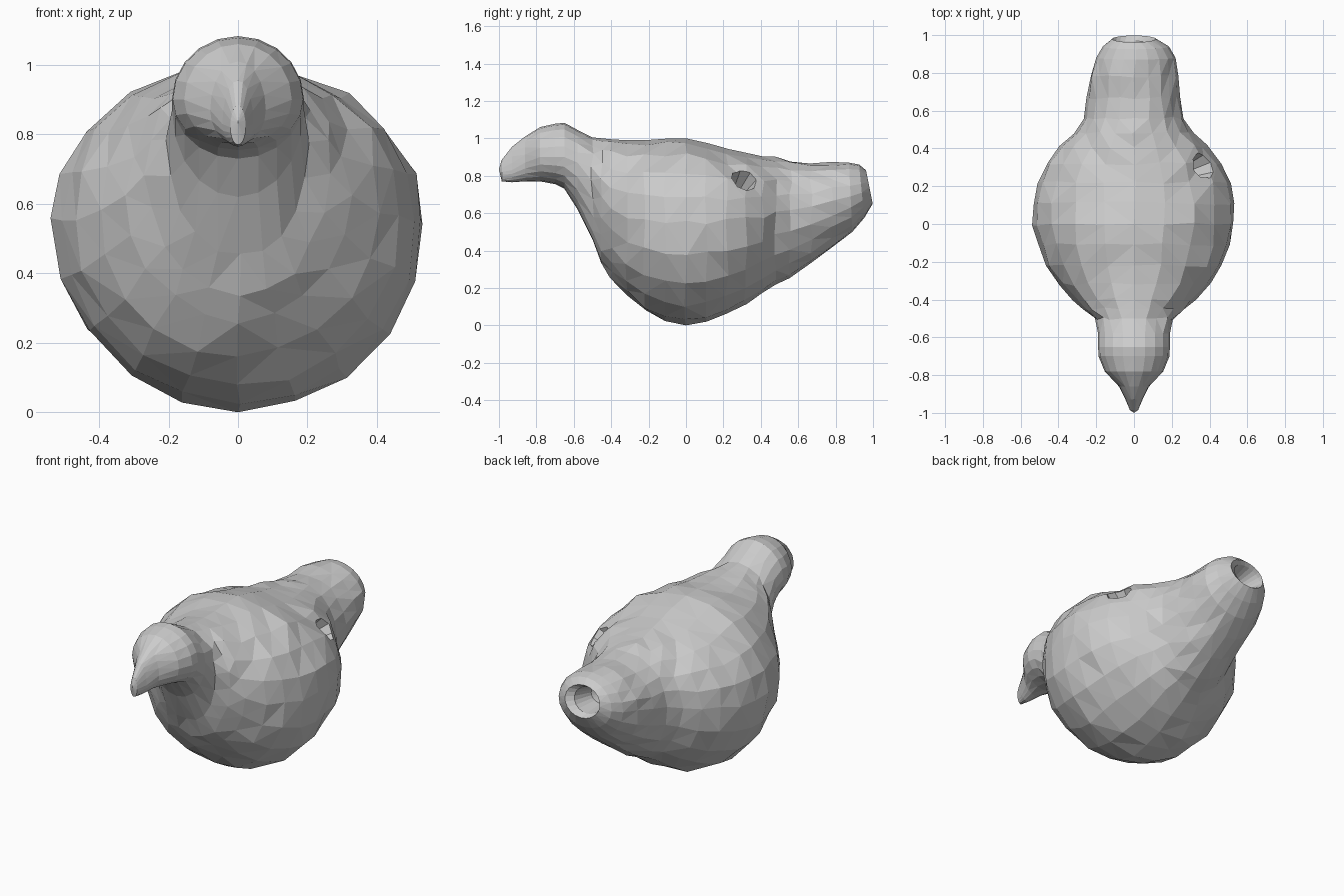
import bpy, bmesh, math, random
from mathutils import Vector

if "Cube" in bpy.data.objects:
    bpy.data.objects.remove(bpy.data.objects["Cube"])

random.seed(4)
SEG = 20

# Sections along y: y, half width, bottom z, widest z, top z
bird = [
    (-0.985, 0.022, 0.77, 0.82, 0.885), (-0.93, 0.045, 0.765, 0.83, 0.955),
    (-0.86, 0.08, 0.77, 0.87, 1.01), (-0.78, 0.155, 0.77, 0.90, 1.06),
    (-0.70, 0.188, 0.755, 0.90, 1.078), (-0.65, 0.19, 0.73, 0.90, 1.083),
    (-0.58, 0.19, 0.62, 0.87, 1.045), (-0.50, 0.21, 0.45, 0.78, 1.005),
    (-0.45, 0.265, 0.34, 0.69, 1.00), (-0.40, 0.32, 0.26, 0.63, 0.995),
    (-0.32, 0.40, 0.16, 0.58, 0.99), (-0.22, 0.47, 0.075, 0.56, 0.99),
    (-0.11, 0.51, 0.025, 0.55, 0.998), (0.0, 0.533, 0.0, 0.55, 1.0),
    (0.11, 0.533, 0.02, 0.55, 0.97), (0.22, 0.51, 0.055, 0.56, 0.938),
    (0.32, 0.465, 0.11, 0.57, 0.92), (0.41, 0.39, 0.17, 0.58, 0.905),
    (0.48, 0.31, 0.22, 0.60, 0.895), (0.56, 0.265, 0.26, 0.62, 0.88),
    (0.67, 0.245, 0.33, 0.64, 0.868), (0.78, 0.235, 0.415, 0.67, 0.87),
]
# Mouthpiece, with a tilted rim and its bore: extra values are rear tilt and x shift
mouth = [
    (0.88, 0.21, 0.50, 0.69, 0.87, 0.05, 0.01), (0.94, 0.175, 0.575, 0.71, 0.86, 0.10, 0.01),
    (0.98, 0.115, 0.65, 0.74, 0.83, 0.20, 0.0), (0.955, 0.09, 0.67, 0.745, 0.815, 0.20, -0.02),
    (0.84, 0.06, 0.68, 0.73, 0.78, 0.0, -0.02),
]


def add_ring(bm, y, w, zb, zc, zt, tilt=0.0, dx=0.0):
    ring = []
    for i in range(SEG):
        a = 2 * math.pi * i / SEG
        s = math.sin(a)
        z = zc + s * (zt - zc if s > 0 else zc - zb)
        ring.append(bm.verts.new((dx + w * math.cos(a), y - tilt * (z - zc), z)))
    return ring


# Body, head, tail and bore as one lofted skin
bm = bmesh.new()
rings = [add_ring(bm, *r) for r in bird] + [add_ring(bm, *r) for r in mouth]
for r0, r1 in zip(rings, rings[1:]):
    for i in range(SEG):
        j = (i + 1) % SEG
        bm.faces.new((r0[i], r0[j], r1[j], r1[i]))
tip = bm.verts.new((0, -1.0, 0.835))
end = bm.verts.new((-0.02, 0.82, 0.73))
for i in range(SEG):
    j = (i + 1) % SEG
    bm.faces.new((tip, rings[0][j], rings[0][i]))
    bm.faces.new((end, rings[-1][i], rings[-1][j]))

# Hand-shaped unevenness, and the shallow dent under the right flank
dent = Vector((0.24, 0.24, 0.10))
for ring in rings[7:22]:
    for v in ring:
        if 0.01 < v.co.z < 0.98:
            v.co += Vector([random.uniform(-0.009, 0.009) for _ in range(3)])
        d = (v.co - dent).length
        if d < 0.18:
            v.co += Vector((-0.4, -0.4, 0.8)) * 0.03 * (1 - d / 0.18)
bmesh.ops.recalc_face_normals(bm, faces=bm.faces)
bmesh.ops.triangulate(bm, faces=bm.faces, quad_method='BEAUTY')
me = bpy.data.meshes.new("bird_whistle")
bm.to_mesh(me)
bm.free()
body = bpy.data.objects.new("bird_whistle", me)
bpy.context.collection.objects.link(body)

# Tapered finger hole on the right shoulder
out = Vector((0.75, 0.3, 0.55)).normalized()
bpy.ops.mesh.primitive_cone_add(vertices=8, radius1=0.045, radius2=0.1, depth=0.26,
                                location=Vector((0.365, 0.31, 0.78)),
                                rotation=out.to_track_quat('Z', 'Y').to_euler())
cutter = bpy.context.object
cutter.name = "finger_hole_cutter"
cutter.hide_render = True
mod = body.modifiers.new("finger_hole", 'BOOLEAN')
mod.operation = 'DIFFERENCE'
mod.solver = 'EXACT'
mod.object = cutter
bpy.context.view_layer.update()
cut = bpy.data.meshes.new_from_object(body.evaluated_get(bpy.context.evaluated_depsgraph_get()))
body.modifiers.clear()
body.data = cut
bpy.data.objects.remove(cutter)
for p in body.data.polygons:
    p.use_smooth = False
